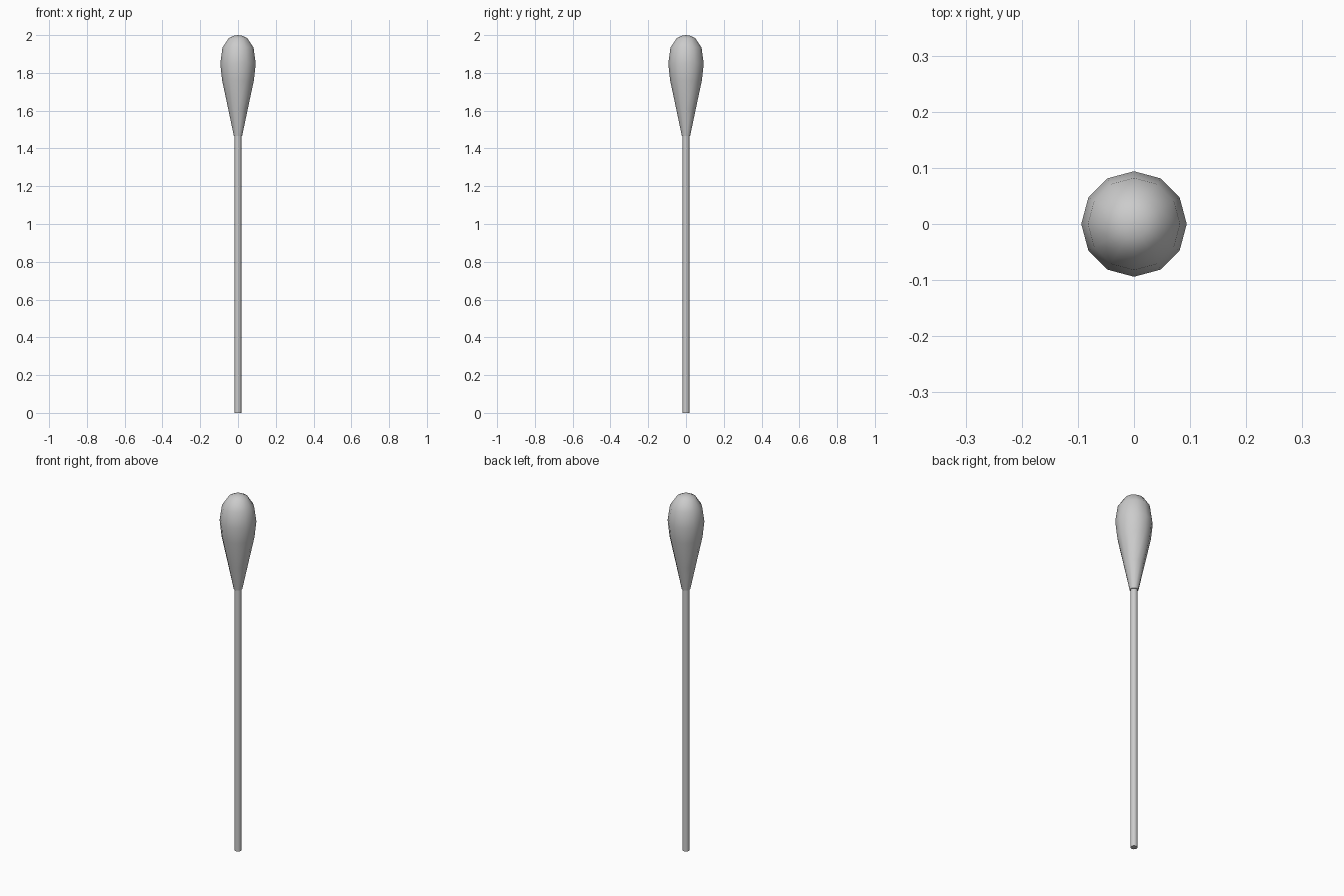
import bpy, bmesh
from math import cos, sin, pi, radians

if "Cube" in bpy.data.objects:
    bpy.data.objects.remove(bpy.data.objects["Cube"])


def lathe(name, profile, sides):
    """Revolve (radius, z) points round the z axis; radius 0 makes a pole."""
    bm = bmesh.new()
    rings = []
    for r, z in profile:
        n = sides if r > 0 else 1
        rings.append([bm.verts.new((r * cos(2 * pi * i / sides), r * sin(2 * pi * i / sides), z))
                      for i in range(n)])
    for a, b in zip(rings, rings[1:]):
        for i in range(sides):
            j = (i + 1) % sides
            quad = [a[i % len(a)], a[j % len(a)], b[j % len(b)], b[i % len(b)]]
            bm.faces.new(list(dict.fromkeys(quad)))
    bmesh.ops.recalc_face_normals(bm, faces=bm.faces)
    mesh = bpy.data.meshes.new(name)
    bm.to_mesh(mesh)
    bm.free()
    obj = bpy.data.objects.new(name, mesh)
    bpy.context.collection.objects.link(obj)
    bpy.ops.object.select_all(action='DESELECT')
    obj.select_set(True)
    bpy.context.view_layer.objects.active = obj
    bpy.ops.object.shade_smooth_by_angle(angle=radians(40))
    return obj


# thin straight stick, ending just inside the tip
lathe("stick", [(0, 0), (0.018, 0), (0.018, 1.48), (0, 1.48)], 12)

# teardrop cotton tip
lathe("cotton_tip", [(0, 1.467), (0.022, 1.467), (0.052, 1.61), (0.084, 1.76),
                     (0.094, 1.85), (0.082, 1.935), (0.05, 1.983), (0.025, 1.996), (0, 2.0)], 12)
